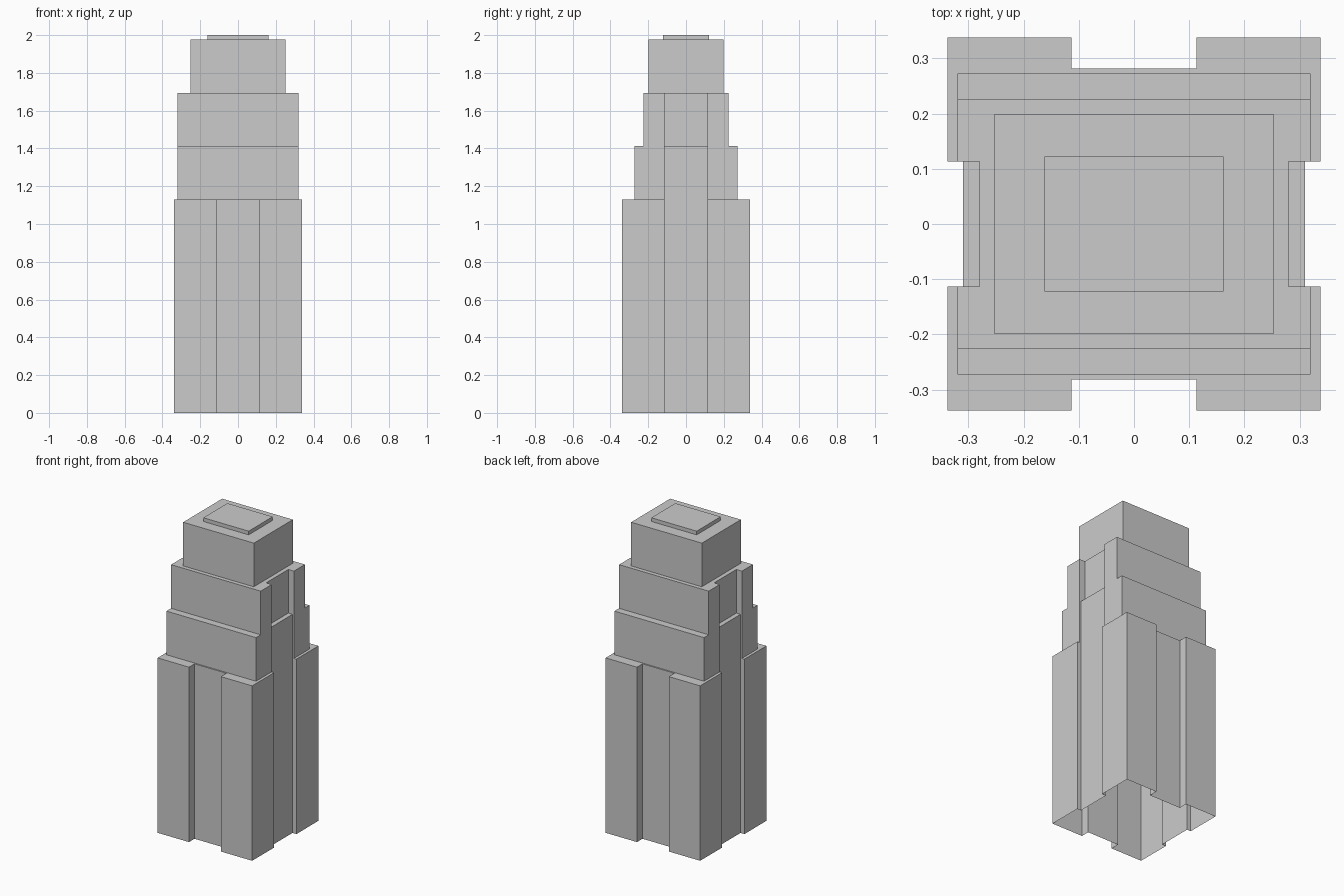
import bpy, bmesh

if "Cube" in bpy.data.objects:
    bpy.data.objects.remove(bpy.data.objects["Cube"])

N = 0.1135  # half width of every groove


def outline(hx, hy, gx=None, gy=None):
    """Rectangle outline with a groove in each side, floors at x=gx and y=gy."""
    gx = hx if gx is None else gx
    gy = hy if gy is None else gy
    quarter = [(gx, N), (hx, N), (hx, hy), (N, hy), (N, gy)]
    half = quarter + [(-x, y) for x, y in reversed(quarter)]
    return half + [(-x, -y) for x, y in half]


def build_tier(name, ring, z0, z1, inner=None):
    """Open-bottomed walls plus a ledge to the next tier, or a closed roof."""
    bm = bmesh.new()

    def loop(pts, z):
        return [bm.verts.new((x, y, z)) for x, y in pts]

    def bridge(a, b):
        for i in range(len(a)):
            j = (i + 1) % len(a)
            bm.faces.new((a[i], a[j], b[j], b[i]))

    top = loop(ring, z1)
    bridge(loop(ring, z0), top)
    if inner:
        bridge(top, loop(inner, z1))
    else:
        bm.faces.new(top)
    # Collapse unused groove points and merge coplanar faces
    bmesh.ops.remove_doubles(bm, verts=bm.verts[:], dist=1e-5)
    bmesh.ops.dissolve_degenerate(bm, edges=bm.edges[:], dist=1e-5)
    bmesh.ops.dissolve_limit(bm, angle_limit=0.01, verts=bm.verts[:], edges=bm.edges[:])
    mesh = bpy.data.meshes.new(name)
    bm.to_mesh(mesh)
    bm.free()
    bpy.context.collection.objects.link(bpy.data.objects.new(name, mesh))


# Tower tiers from ground to roof: name, outline, top height
tiers = [
    ("base_tier", outline(0.338, 0.338, 0.31, 0.2815), 1.13),
    ("lower_setback", outline(0.32, 0.273, 0.31), 1.412),
    ("upper_setback", outline(0.32, 0.2255, 0.28), 1.694),
    ("crown_block", outline(0.2525, 0.199), 1.976),
    ("roof_cap", outline(0.162, 0.1225), 2.0),
]

z = 0.0
for i, (name, ring, z_top) in enumerate(tiers):
    following = tiers[i + 1][1] if i + 1 < len(tiers) else None
    build_tier(name, ring, z, z_top, following)
    z = z_top
